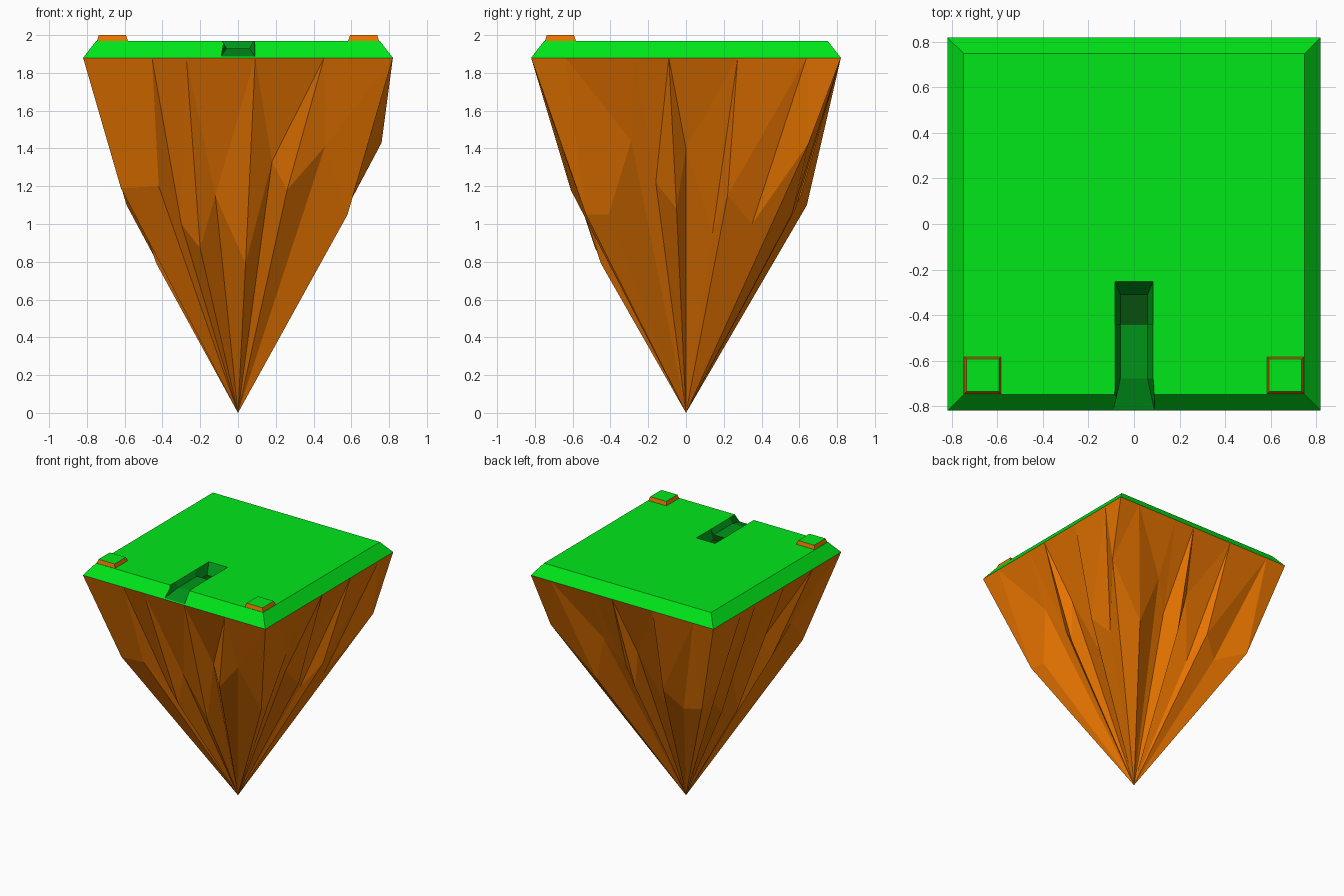
import bpy, bmesh

if "Cube" in bpy.data.objects:
    bpy.data.objects.remove(bpy.data.objects["Cube"])


def material(name, color):
    m = bpy.data.materials.new(name)
    m.diffuse_color = (*color, 1)
    m.use_nodes = True
    m.node_tree.nodes["Principled BSDF"].inputs["Base Color"].default_value = m.diffuse_color
    return m


GREEN = material("grass", (0.0, 0.8, 0.01))
SHADE = material("channel_grass", (0.0, 0.3, 0.01))
DEEP = material("channel_pit", (0.002, 0.08, 0.004))
BROWN = material("earth", (0.8, 0.175, 0.0))


def finish(name, bm, *mats):
    bmesh.ops.remove_doubles(bm, verts=bm.verts, dist=1e-5)
    bmesh.ops.recalc_face_normals(bm, faces=bm.faces)
    mesh = bpy.data.meshes.new(name)
    bm.to_mesh(mesh)
    bm.free()
    for m in mats:
        mesh.materials.append(m)
    ob = bpy.data.objects.new(name, mesh)
    bpy.context.collection.objects.link(ob)
    return ob


def frustum(name, cx, cy, z0, h0, z1, h1, *mats):
    """Square block with sloping sides; the top face takes the last material."""
    bm = bmesh.new()
    rings = [[bm.verts.new((cx + sx * h, cy + sy * h, z))
              for sx, sy in ((-1, -1), (1, -1), (1, 1), (-1, 1))]
             for z, h in ((z0, h0), (z1, h1))]
    bm.faces.new(rings[0])
    bm.faces.new(rings[1]).material_index = len(mats) - 1
    for i in range(4):
        j = (i + 1) % 4
        bm.faces.new((rings[0][i], rings[0][j], rings[1][j], rings[1][i]))
    return finish(name, bm, *mats)


# Grass slab with bevelled rim
slab = frustum("grass_slab", 0, 0, 1.88, 0.82, 1.97, 0.75, GREEN)

# Channel cutter: (floor y, floor half width, floor z, top y, top half width)
sections = [(-0.83, 0.092, 1.882, -0.83, 0.09), (-0.68, 0.06, 1.93, -0.68, 0.086),
            (-0.44, 0.06, 1.93, -0.44, 0.086), (-0.44, 0.06, 1.89, -0.44, 0.086),
            (-0.31, 0.06, 1.89, -0.25, 0.086)]
bm = bmesh.new()
loops = []
for yb, wb, zb, yt, wt in sections:
    loops.append([bm.verts.new(p) for p in (
        (-wb, yb, zb), (wb, yb, zb), (wt, yt, 1.975), (-wt, yt, 1.975))])
for k, (a, b) in enumerate(zip(loops, loops[1:])):
    for i in range(4):
        j = (i + 1) % 4
        f = bm.faces.new((a[i], a[j], b[j], b[i]))
        f.material_index = int(k >= 2 and i == 0)
bm.faces.new(loops[0])
bm.faces.new(loops[-1])
cutter = finish("channel_cutter", bm, SHADE, DEEP)
cutter.hide_render = True
cutter.hide_viewport = True
cutter.display_type = 'WIRE'
mod = slab.modifiers.new("channel", 'BOOLEAN')
mod.operation = 'DIFFERENCE'
mod.solver = 'EXACT'
mod.material_mode = 'TRANSFER'
mod.object = cutter

# Corner blocks with grass tops
for side, s in (("left", -1), ("right", 1)):
    frustum(side + "_corner_block", s * 0.665, -0.665, 1.965, 0.083, 2.0, 0.072, BROWN, GREEN)

# Jagged rock: each side has (along, height, outward) ridge and valley points between corners
face_a = [(-.42, 1.2, .61), (-.30, 1.0, .47), (-.20, .87, .48), (-.12, 1.15, .53),
          (.04, .79, .45), (.18, 1.33, .57), (.26, 1.18, .61), (.46, 1.41, .66)]
face_b = [(-.41, 1.05, .56), (-.29, 1.44, .64), (-.16, 1.22, .54), (-.05, 1.08, .58),
          (.0, 1.4, .62), (.14, .95, .46), (.22, 1.15, .61), (.35, 1.0, .53)]
corners = [(-.62, -.61, 1.19), (.58, -.53, 1.05), (.76, .65, 1.43), (-.59, .64, 1.1)]
# Front, right, back, left: direction along, direction outward, points, outward scale
sides = [((1, 0), (0, -1), face_a, 1), ((0, 1), (1, 0), face_b, 1),
         ((-1, 0), (0, 1), face_b, 1), ((0, -1), (-1, 0), face_a, .96)]
bm = bmesh.new()
rim, mid = [], []
for corner, (t, n, pts, s) in zip(corners, sides):
    for k in range(9):
        u = -0.82 + k * 1.64 / 9
        rim.append(bm.verts.new((t[0] * u + n[0] * .82, t[1] * u + n[1] * .82, 1.88)))
        if k == 0:
            mid.append(bm.verts.new(corner))
        else:
            a, z, d = pts[k - 1]
            d *= s
            mid.append(bm.verts.new((t[0] * a + n[0] * d, t[1] * a + n[1] * d, z)))
tip = bm.verts.new((0, 0, 0))
for i in range(36):
    j = (i + 1) % 36
    # Split each panel so the lower point owns the wide upper triangle
    if mid[i].co.z < mid[j].co.z:
        bm.faces.new((rim[i], mid[i], mid[j]))
        bm.faces.new((rim[i], mid[j], rim[j]))
    else:
        bm.faces.new((rim[i], mid[i], rim[j]))
        bm.faces.new((rim[j], mid[i], mid[j]))
    bm.faces.new((mid[i], tip, mid[j]))
bm.faces.new(rim)
finish("rock", bm, BROWN)
